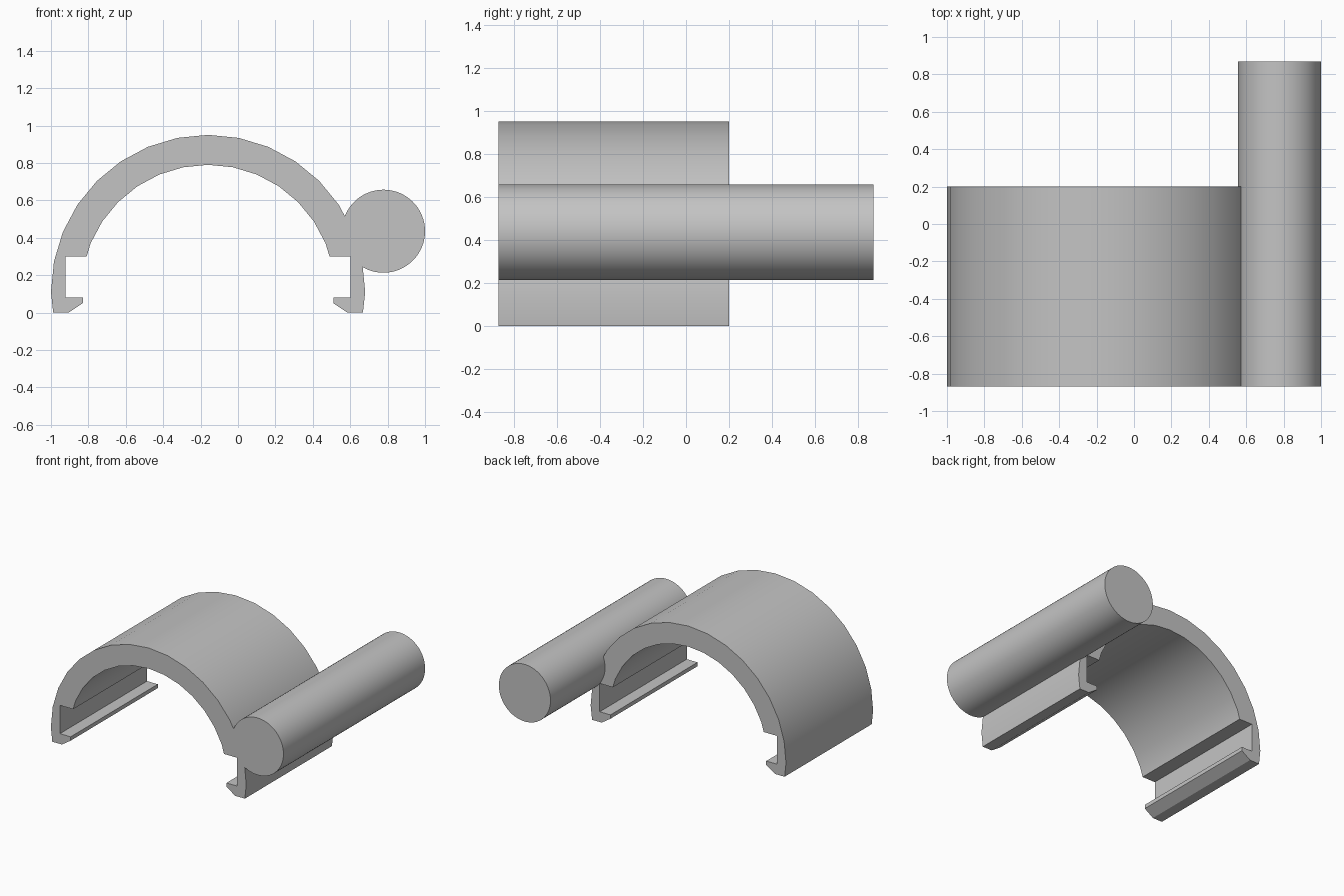
import bpy, bmesh
from math import sin, cos, pi, radians

cube = bpy.data.objects.get("Cube")
if cube:
    bpy.data.objects.remove(cube, do_unlink=True)

GREY = (0.55, 0.55, 0.55, 1)
grey = bpy.data.materials.new("plain grey")
grey.use_nodes = True
grey.diffuse_color = GREY
grey.node_tree.nodes["Principled BSDF"].inputs["Base Color"].default_value = GREY

FRONT = -0.87


def extrude_profile(name, points, back):
    """Extrude a closed x-z outline from the front plane to the back."""
    bm = bmesh.new()
    face = bm.faces.new([bm.verts.new((x, FRONT, z)) for x, z in points])
    moved = bmesh.ops.extrude_face_region(bm, geom=[face])["geom"]
    verts = [v for v in moved if isinstance(v, bmesh.types.BMVert)]
    bmesh.ops.translate(bm, verts=verts, vec=(0, back - FRONT, 0))
    bmesh.ops.recalc_face_normals(bm, faces=bm.faces)
    mesh = bpy.data.meshes.new(name)
    bm.to_mesh(mesh)
    bm.free()
    mesh.materials.append(grey)
    mesh.shade_smooth()
    mesh.set_sharp_from_angle(angle=radians(30))
    obj = bpy.data.objects.new(name, mesh)
    bpy.context.collection.objects.link(obj)
    return obj


def arc(cx, cz, radius, steps, first, last):
    return [(cx + radius * cos(2 * pi * i / steps),
             cz + radius * sin(2 * pi * i / steps)) for i in range(first, last + 1)]


# Arched clip: outer arc, then a hooked foot with a groove on each side
CX, CZ = -0.16, 0.11
foot = [(0.828, 0), (0.745, 0), (0.67, 0.05), (0.67, 0.08),
        (0.762, 0.08), (0.762, 0.30), (0.649, 0.30)]
right_foot = [(CX + x, z) for x, z in foot]
left_foot = [(CX - x, z) for x, z in foot]
outer = arc(CX, CZ, 0.84, 32, 0, 16)
inner = arc(CX, CZ, 0.68, 32, 2, 14)
extrude_profile("arched_clip", outer + left_foot + inner[::-1] + right_foot[::-1], 0.20)

# Round rod along the side of the clip
extrude_profile("side_rod", arc(0.778, 0.435, 0.222, 64, 0, 63), 0.87)
